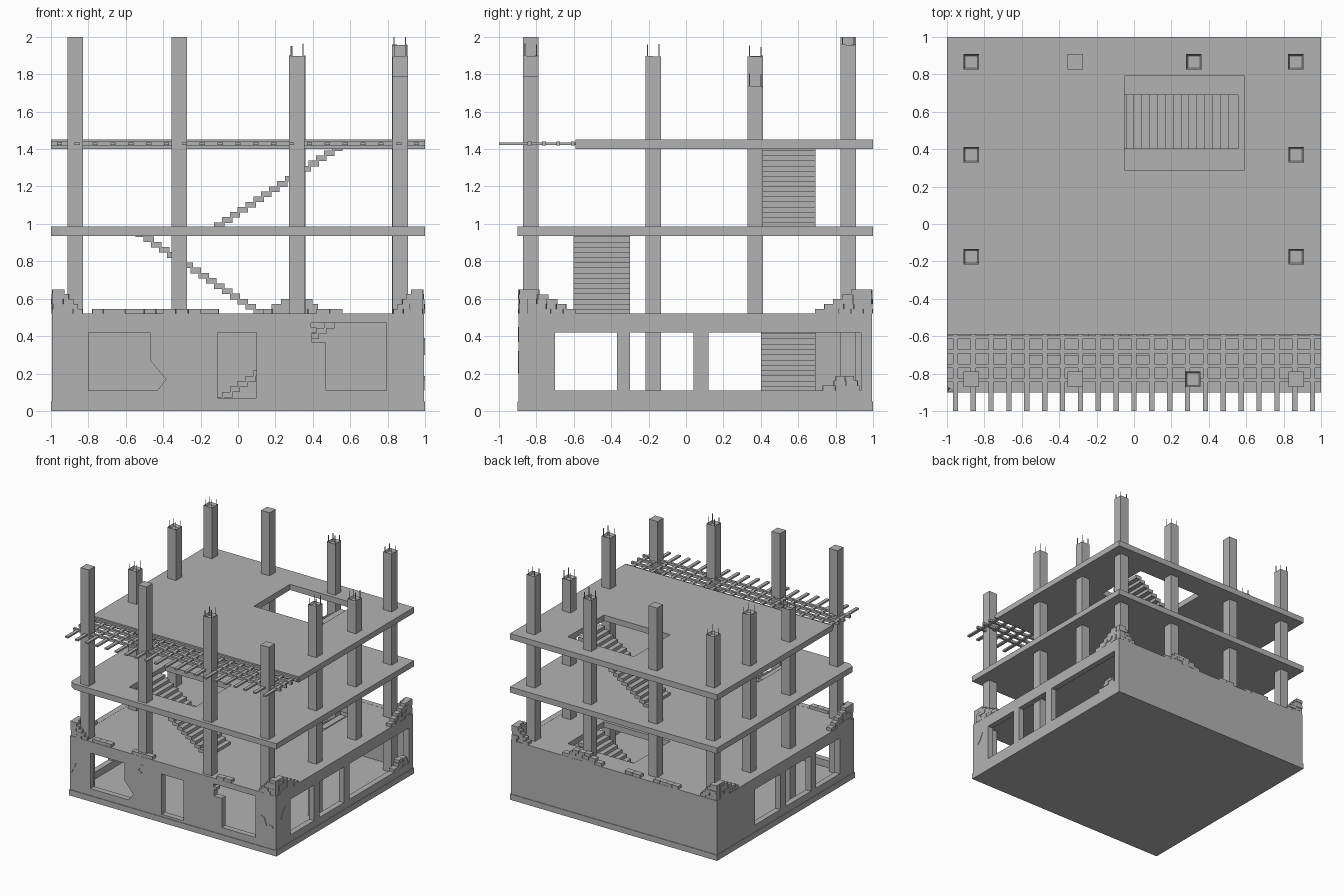
import bpy, bmesh, random
from mathutils import Matrix, Vector

random.seed(4)
cube = bpy.data.objects.get("Cube")
if cube:
    bpy.data.objects.remove(cube)

concrete = bpy.data.materials.new("grey concrete")
concrete.use_nodes = True
GREY = (0.45, 0.45, 0.45, 1)
concrete.diffuse_color = GREY
concrete.node_tree.nodes["Principled BSDF"].inputs["Base Color"].default_value = GREY


def finish(bm, name):
    bmesh.ops.recalc_face_normals(bm, faces=bm.faces)
    mesh = bpy.data.meshes.new(name)
    bm.to_mesh(mesh)
    bm.free()
    mesh.materials.append(concrete)
    obj = bpy.data.objects.new(name, mesh)
    bpy.context.collection.objects.link(obj)
    return obj


def add_box(bm, x0, x1, y0, y1, z0, z1, turn=0):
    m = (Matrix.Translation(((x0 + x1) / 2, (y0 + y1) / 2, (z0 + z1) / 2))
         @ Matrix.Rotation(turn, 4, 'Z')
         @ Matrix.Diagonal((x1 - x0, y1 - y0, z1 - z0, 1)))
    return bmesh.ops.create_cube(bm, size=1, matrix=m)["verts"]


def rect(u0, u1, v0, v1):
    return [(u0, v0), (u1, v0), (u1, v1), (u0, v1)]


def panel(name, plane, start, depth, loops):
    """Flat plate: first loop is the outline, the others are openings."""
    place = {"XY": lambda u, v, w: Vector((u, v, w)),
             "XZ": lambda u, v, w: Vector((u, w, v)),
             "YZ": lambda u, v, w: Vector((w, u, v))}[plane]
    bm = bmesh.new()
    edges = []
    for loop in loops:
        vs = [bm.verts.new(place(u, v, start)) for u, v in loop]
        edges += [bm.edges.new((vs[i - 1], vs[i])) for i in range(len(vs))]
    bmesh.ops.triangle_fill(bm, use_beauty=True, edges=edges)
    new = bmesh.ops.extrude_face_region(bm, geom=bm.faces[:])["geom"]
    bmesh.ops.translate(bm, vec=place(0, 0, depth),
                        verts=[g for g in new if isinstance(g, bmesh.types.BMVert)])
    return finish(bm, name)


# Floors, with stair openings
FRONT, BACK = -0.9, 1.0
back_hole = rect(-0.05, 0.59, 0.29, 0.79)
front_hole = rect(-0.56, 0.08, -0.7, -0.2)
panel("base_slab", "XY", 0, 0.05, [rect(-1, 1, FRONT, BACK)])
panel("first_floor", "XY", 0.47, 0.049, [rect(-0.96, 0.96, -0.86, 0.96), back_hole])
chipped = [(-0.95, FRONT), (1, FRONT), (1, BACK), (-1, BACK), (-1, -0.87)]
panel("second_floor", "XY", 0.935, 0.05, [chipped, front_hole])
panel("third_floor", "XY", 1.4, 0.05, [rect(-1, 1, -0.59, BACK), back_hole])

# Ground storey walls
W = 0.995
front_outline = rect(-W, W, 0.05, 0.52)
broken_window = [(-0.8, 0.11), (-0.43, 0.11), (-0.385, 0.17), (-0.47, 0.27),
                 (-0.47, 0.42), (-0.8, 0.42)]
bitten_window = [(0.47, 0.11), (0.795, 0.11), (0.795, 0.47), (0.39, 0.47), (0.39, 0.445),
                 (0.42, 0.445), (0.42, 0.42), (0.395, 0.42), (0.395, 0.365), (0.47, 0.365)]
panel("front_wall", "XZ", FRONT + 0.005, 0.05,
      [front_outline, broken_window, rect(-0.11, 0.1, 0.07, 0.42), bitten_window])
panel("back_wall", "XZ", BACK - 0.055, 0.05, [front_outline])
side_outline = rect(-0.845, 0.945, 0.05, 0.52)
for name, x, last in (("right_wall", -W, 0.47), ("left_wall", W - 0.05, 0.96)):
    last = min(last, 0.935)
    panel(name, "YZ", x, 0.05,
          [side_outline] + [rect(a, b, 0.11, 0.42)
                            for a, b in ((-0.7, -0.37), (-0.3, 0.04), (0.12, last))])

# Columns: x, y, bottom, top, broken
columns = [(-0.87, -0.83, 0.05, 2.0, 0), (-0.315, -0.83, 0.05, 2.0, 0),
           (0.315, -0.83, 0.05, 1.9, 1), (0.867, -0.83, 0.05, 1.79, 0),
           (-0.87, -0.175, 0.05, 1.74, 1), (0.867, -0.175, 0.05, 1.9, 1),
           (-0.87, 0.37, 0.5, 1.9, 1), (0.867, 0.37, 0.5, 1.74, 1),
           (-0.87, 0.867, 0.05, 1.9, 1), (-0.315, 0.867, 0.05, 2.0, 0),
           (0.32, 0.867, 0.05, 1.9, 1), (0.865, 0.867, 0.05, 1.96, 1)]
for i, (x, y, z0, z1, broken) in enumerate(columns):
    bm = bmesh.new()
    r = 0.041
    add_box(bm, x - r, x + r, y - r, y + r, z0, z1)
    if broken:
        # Hollowed, slightly uneven top with bare bars
        bm.faces.ensure_lookup_table()
        top = max(bm.faces, key=lambda f: f.calc_center_median().z)
        rim = top.verts[:]
        bmesh.ops.inset_individual(bm, faces=[top], thickness=0.012)
        for v in top.verts:
            v.co.z -= 0.025
        for v in rim:
            v.co.z -= random.uniform(0, 0.008)
        for sx in (-1, 1):
            for sy in (-1, 1):
                cx, cy = x + sx * 0.031, y + sy * 0.031
                tip = min(2.0, z1 + random.uniform(0.04, 0.065))
                add_box(bm, cx - .002, cx + .002, cy - .002, cy + .002, z1 - 0.02, tip)
    finish(bm, f"column_{i + 1}")


# Stairs of separate treads
def stairs(name, x_start, direction, y0, y1, z_start, rise):
    bm = bmesh.new()
    for i in range(16):
        cx = x_start + direction * 0.042 * i
        top = z_start + rise * (i + 0.5) / 15.5
        add_box(bm, cx - 0.028, cx + 0.028, y0, y1, top - 0.03, top)
    finish(bm, name)


stairs("ground_stairs", -0.1, 1, 0.4, 0.693, 0.06, 0.44)
stairs("middle_stairs", 0.11, -1, -0.6, -0.3, 0.53, 0.43)
stairs("upper_stairs", -0.1, 1, 0.4, 0.693, 0.995, 0.425)

# Bare reinforcement grid at the front of the third floor
bm = bmesh.new()
for i in range(21):
    x = -0.955 + i * 0.0955
    add_box(bm, x - 0.014, x + 0.014, -1.0, -0.58, 1.422, 1.436)
for i in range(4):
    y = -0.605 - i * 0.077
    add_box(bm, -1, 1, y - 0.01, y + 0.01, 1.418, 1.44)
finish(bm, "reinforcement_grid")


# Broken brickwork on top of the walls
def brick_row(bm, along_x, centre_line, a, b, z):
    """One course of bricks between a and b."""
    low, high = min(a, b), max(a, b)
    count = max(1, round((high - low) / 0.06))
    step = (high - low) / count
    for i in range(count):
        s, e = low + i * step, low + (i + 1) * step - 0.002
        c = centre_line + random.uniform(-0.004, 0.004)
        span = (s, e, c - 0.024, c + 0.024) if along_x else (c - 0.024, c + 0.024, s, e)
        add_box(bm, *span, z, z + 0.026, random.uniform(-0.05, 0.05))


bm = bmesh.new()
for sx in (-1, 1):
    for y_end, inward in ((FRONT, 1), (BACK, -1)):
        for k in range(5):
            z = 0.52 + 0.026 * k
            shrink = 1 - k / 5
            brick_row(bm, True, y_end + inward * 0.03, sx * 0.99,
                      sx * (0.95 - 0.12 * shrink), z)
            brick_row(bm, False, sx * 0.97, y_end + inward * 0.05,
                      y_end + inward * (0.07 + 0.24 * shrink), z)
finish(bm, "corner_bricks")

bm = bmesh.new()
for k, (a, b) in enumerate(((0.12, 0.5), (0.18, 0.43), (0.23, 0.4))):
    brick_row(bm, True, 0.97, a, b, 0.52 + 0.026 * k)
brick_row(bm, True, 0.97, -0.62, -0.38, 0.52)
brick_row(bm, True, 0.97, -0.25, -0.1, 0.52)
brick_row(bm, True, -0.87, -0.78, -0.6, 0.52)
brick_row(bm, True, -0.87, -0.4, -0.2, 0.52)
brick_row(bm, True, -0.87, 0.42, 0.56, 0.52)
finish(bm, "wall_top_bricks")

# Brick heap left in the large side opening
bm = bmesh.new()
for k, (a, b) in enumerate(((0.73, 0.93), (0.79, 0.92), (0.8, 0.9))):
    brick_row(bm, False, 0.97, a, b, 0.11 + 0.026 * k)
finish(bm, "opening_bricks")

# Shallow chips on the plaster
chips = [[(-0.36, 0.4), (-0.31, 0.45), (-0.29, 0.45), (-0.335, 0.4), (-0.3, 0.385), (-0.31, 0.37)],
         [(0.85, 0.24), (0.91, 0.235), (0.88, 0.31), (0.85, 0.32)],
         [(0.93, 0.23), (0.96, 0.22), (0.965, 0.25), (0.935, 0.26)],
         [(-0.98, 0.2), (-0.95, 0.26), (-0.93, 0.3), (-0.96, 0.28)]]
for i, chip in enumerate(chips):
    panel(f"front_chip_{i + 1}", "XZ", FRONT + 0.001, 0.006, [chip])
panel("side_chip", "YZ", W - 0.002, 0.006,
      [[(-0.83, 0.3), (-0.8, 0.33), (-0.77, 0.39), (-0.79, 0.38)]])
